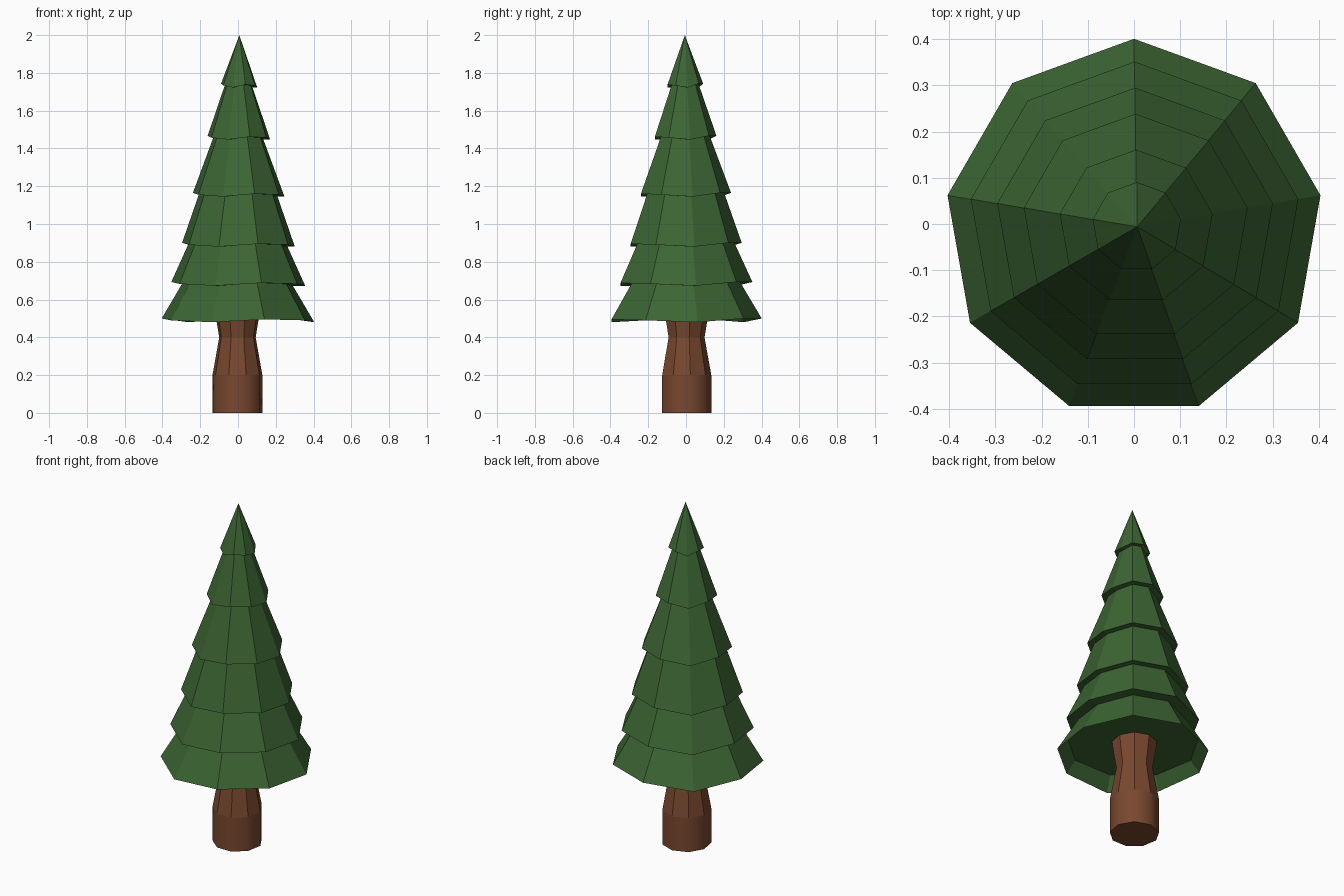
import bpy, bmesh, math

if "Cube" in bpy.data.objects:
    bpy.data.objects.remove(bpy.data.objects["Cube"])

SIDES = 9


def material(name, rgb):
    m = bpy.data.materials.new(name)
    m.diffuse_color = (*rgb, 1)
    m.use_nodes = True
    m.node_tree.nodes["Principled BSDF"].inputs["Base Color"].default_value = m.diffuse_color
    return m


def ring(bm, r, z, cx=0, cy=0, wobble=None):
    # nine-sided ring, first corner at the back, running clockwise
    out = []
    for i in range(SIDES):
        a = 2 * math.pi * i / SIDES
        dz = wobble[i] if wobble else 0
        out.append(bm.verts.new((cx + r * math.sin(a), cy + r * math.cos(a), z + dz)))
    return out


def bridge(bm, a, b):
    for i in range(SIDES):
        j = (i + 1) % SIDES
        bm.faces.new((a[i], a[j], b[j], b[i]))


def finish(bm, name, mat):
    bmesh.ops.recalc_face_normals(bm, faces=bm.faces)
    me = bpy.data.meshes.new(name)
    bm.to_mesh(me)
    bm.free()
    me.materials.append(mat)
    ob = bpy.data.objects.new(name, me)
    bpy.context.collection.objects.link(ob)
    return ob


green = material("needles", (0.045, 0.13, 0.033))
brown = material("bark", (0.19, 0.065, 0.028))

# Foliage: one stepped shell, each tier overhanging the one below it
WOBBLE = [.01, .01, -.01, 0, .005, -.01, 0, .01, -.01]
# outer radius, rim height, radius where the next tier starts
TIERS = [(.41, .49, .295), (.36, .683, .265), (.303, .89, .21),
         (.246, 1.155, .133), (.168, 1.457, .073), (.097, 1.733, 0)]
bm = bmesh.new()
prev = ring(bm, .355, .56, 0, -.008)
bm.faces.new(prev)                      # recessed underside
for k, (r, z, inner) in enumerate(TIERS):
    cx, cy = .0012 * k, -.009 + .0005 * k
    rim = ring(bm, r, z, cx, cy, WOBBLE)
    bridge(bm, prev, rim)
    if inner:
        prev = ring(bm, inner, TIERS[k + 1][1], cx, cy, WOBBLE)
        bridge(bm, rim, prev)
    else:
        tip = bm.verts.new((.007, -.006, 2.0))
        for i in range(SIDES):
            bm.faces.new((rim[i], rim[(i + 1) % SIDES], tip))
finish(bm, "foliage", green)

# Trunk: straight foot, narrow waist, flare into the foliage
bm = bmesh.new()
rings = [ring(bm, r, z, -.003) for r, z in
         [(.134, 0), (.134, .2), (.098, .4), (.113, .49), (.122, .56)]]
for a, b in zip(rings, rings[1:]):
    bridge(bm, a, b)
bm.faces.new(rings[0])
bm.faces.new(rings[-1])
for f in bm.faces:                      # the foot is shaded round
    zs = [v.co.z for v in f.verts]
    f.smooth = len(f.verts) == 4 and max(zs) < .21
for e in bm.edges:
    if abs(e.verts[0].co.z - e.verts[1].co.z) < .001:
        e.smooth = False
finish(bm, "trunk", brown)
